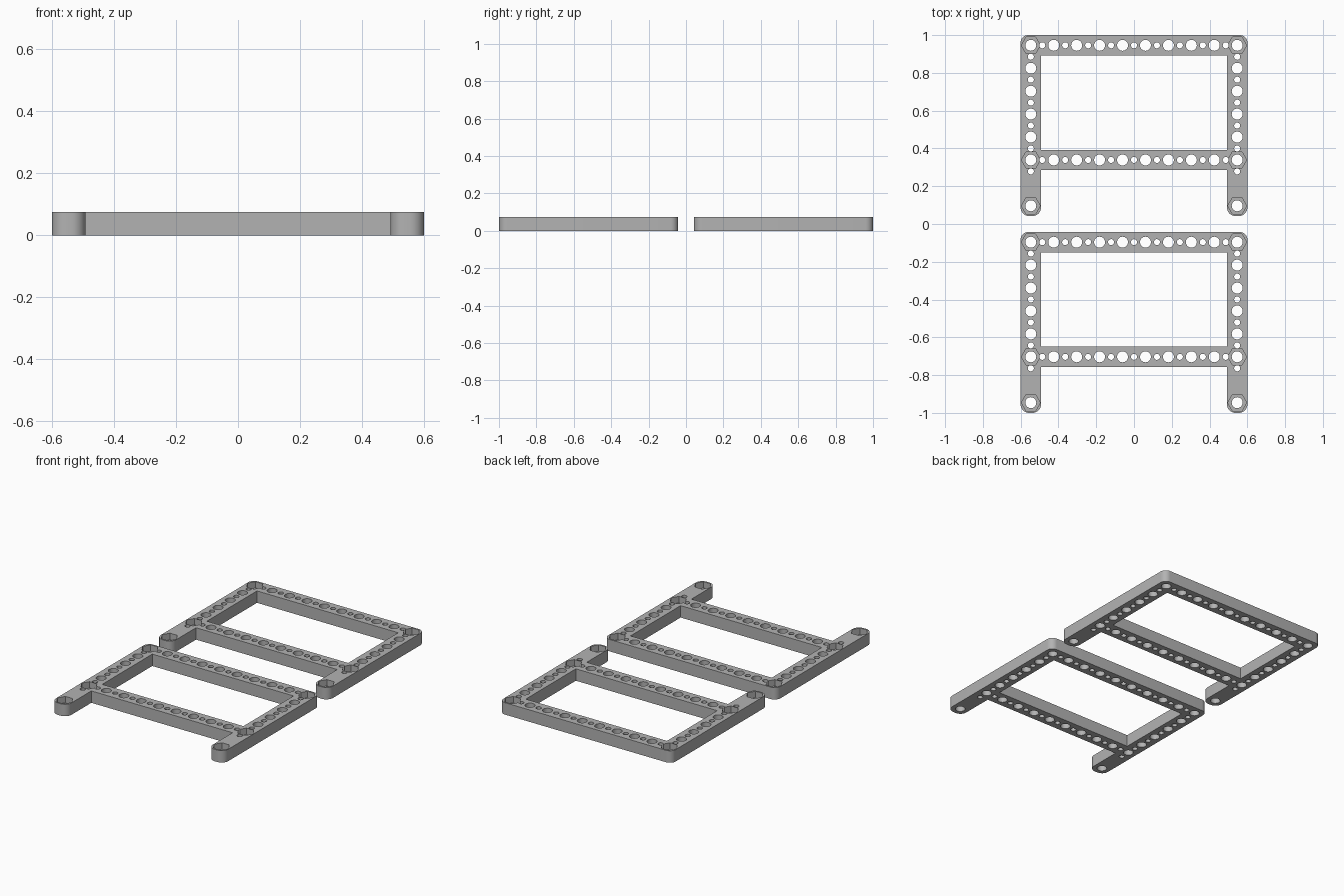
import bpy, bmesh, math
from mathutils import Matrix, Vector

cube = bpy.data.objects.get("Cube")
if cube:
    bpy.data.objects.remove(cube, do_unlink=True)

P = 0.0607            # hole pitch
EDGE = 0.054          # half width of a bar
H = 0.075             # thickness
POCKET_Z = 0.035      # floor of the nut pockets
X = 9 * P             # side bar centre line
TOP = 1.0 - EDGE      # upper bar centre line
LOW = TOP - 10 * P    # lower bar centre line
FOOT = LOW - 4 * P    # foot bolt centre

grey = bpy.data.materials.new("grey plastic")
grey.use_nodes = True
colour = (0.45, 0.45, 0.45, 1)
grey.diffuse_color = colour
grey.node_tree.nodes["Principled BSDF"].inputs["Base Color"].default_value = colour


def add_object(name, bm):
    bmesh.ops.recalc_face_normals(bm, faces=bm.faces)
    mesh = bpy.data.meshes.new(name)
    bm.to_mesh(mesh)
    bm.free()
    mesh.materials.append(grey)
    obj = bpy.data.objects.new(name, mesh)
    bpy.context.collection.objects.link(obj)
    return obj


def add_prism(bm, x, y, radius, sides, z0, z1):
    place = Matrix.Translation((x, y, (z0 + z1) / 2))
    bmesh.ops.create_cone(bm, cap_ends=True, segments=sides, radius1=radius,
                          radius2=radius, depth=z1 - z0, matrix=place)


def round_corners(bm, y, radius):
    edges = [e for e in bm.edges
             if all(abs(v.co.y - y) < 1e-4 for v in e.verts)
             and abs(e.verts[0].co.z - e.verts[1].co.z) > 0.01]
    bmesh.ops.bevel(bm, geom=edges, offset=radius, offset_type='OFFSET',
                    segments=8, profile=0.5, affect='EDGES')


def cut(target, cutter):
    cutter.hide_render = True
    mod = target.modifiers.new("cut", 'BOOLEAN')
    mod.operation = 'DIFFERENCE'
    mod.solver = 'EXACT'
    mod.object = cutter
    bpy.context.view_layer.objects.active = target
    bpy.ops.object.modifier_apply(modifier=mod.name)
    bpy.data.objects.remove(cutter, do_unlink=True)


# Solid frame outline with two feet
right, inner = X + EDGE, X - EDGE
half = [(inner, LOW - EDGE), (inner, FOOT - EDGE),
        (right, FOOT - EDGE), (right, TOP + EDGE)]
outline = half + [(-x, y) for x, y in reversed(half)]
bm = bmesh.new()
face = bm.faces.new([bm.verts.new((x, y, 0)) for x, y in outline])
solid = bmesh.ops.extrude_face_region(bm, geom=[face])
bmesh.ops.translate(bm, vec=Vector((0, 0, H)),
                    verts=[g for g in solid["geom"] if isinstance(g, bmesh.types.BMVert)])
round_corners(bm, FOOT - EDGE, 0.045)
round_corners(bm, TOP + EDGE, 0.04)
frame = add_object("back_frame", bm)

# Hexagonal nut pockets, corners pointing sideways
bm = bmesh.new()
for x in (-X, X):
    for y in (TOP, LOW, FOOT):
        add_prism(bm, x, y, 0.05, 6, POCKET_Z, H + 0.05)
pockets = add_object("pocket_cutter", bm)
if abs(max(v.co.x for v in pockets.data.vertices) - X - 0.05) > 0.002:
    for v in pockets.data.vertices:      # turn each hexagon by a right angle
        cx = math.copysign(X, v.co.x)
        cy = min((TOP, LOW, FOOT), key=lambda c: abs(c - v.co.y))
        dx, dy = v.co.x - cx, v.co.y - cy
        v.co.x, v.co.y = cx - dy, cy + dx
cut(frame, pockets)

# Window and alternating large and small through holes
BIG, SMALL = 0.029, 0.016
bm = bmesh.new()
window = Matrix.Translation((0, (TOP + LOW) / 2, H / 2)) @ Matrix.Diagonal(
    (2 * inner, TOP - LOW - 2 * EDGE, 3 * H, 1))
bmesh.ops.create_cube(bm, size=1, matrix=window)
holes = []
for y in (TOP, LOW):
    holes += [(i * P, y, BIG if i % 2 else SMALL) for i in range(-9, 10)]
for x in (-X, X):
    holes += [(x, TOP - i * P, SMALL if i % 2 else BIG) for i in range(1, 10)]
    holes += [(x, LOW - P, SMALL), (x, FOOT, BIG)]
for x, y, radius in holes:
    add_prism(bm, x, y, radius, 28, -0.05, H + 0.05)
cut(frame, add_object("hole_cutter", bm))

# Second identical frame in front
front = frame.copy()
front.data = frame.data.copy()
front.name = "front_frame"
bpy.context.collection.objects.link(front)
front.location.y = -1 - (FOOT - EDGE)

bpy.ops.object.select_all(action='DESELECT')
for obj in (frame, front):
    obj.select_set(True)
bpy.context.view_layer.objects.active = frame
bpy.ops.object.shade_smooth_by_angle(angle=math.radians(30))
